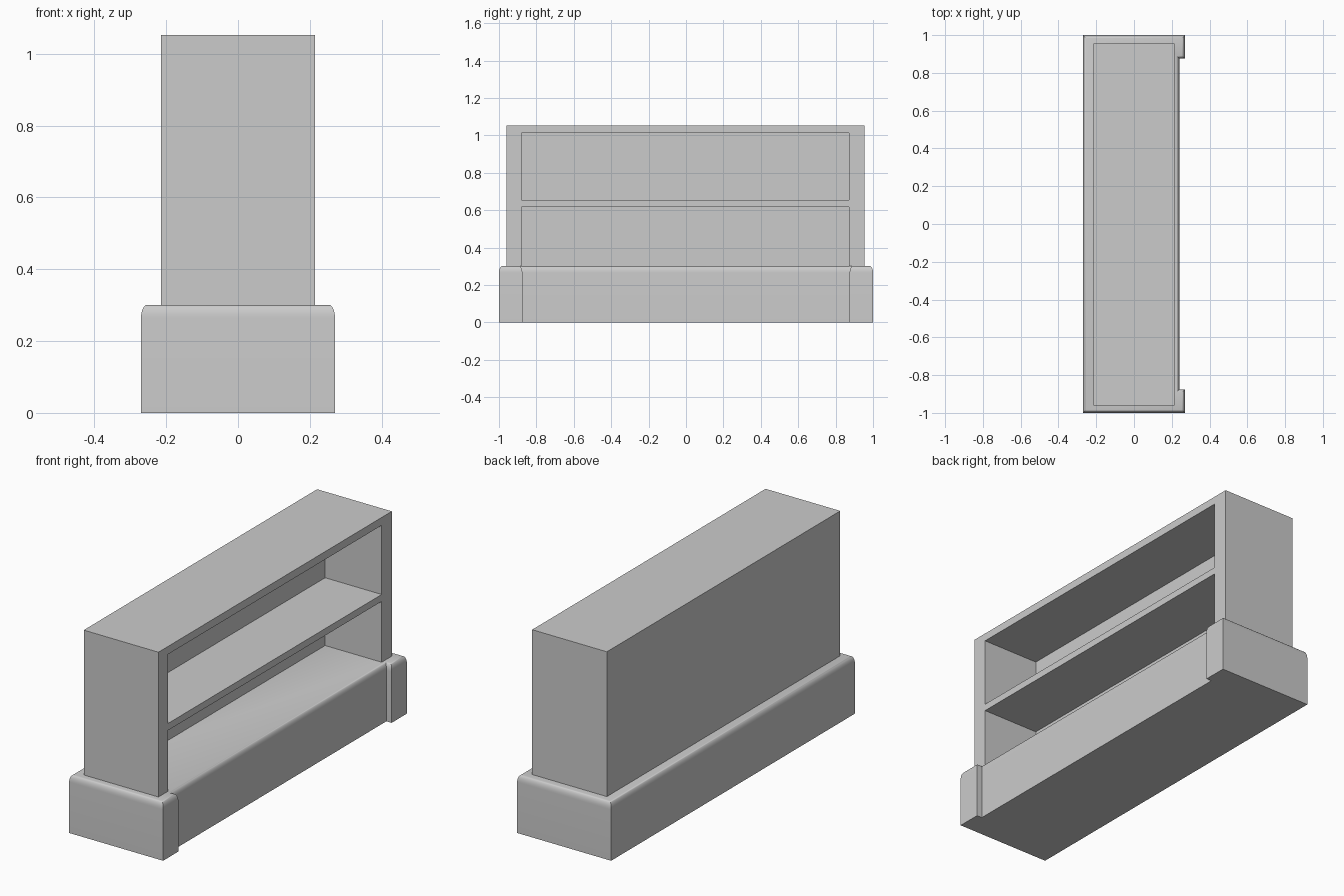
import bpy, bmesh, math

if "Cube" in bpy.data.objects:
    bpy.data.objects.remove(bpy.data.objects["Cube"])


def add_object(name, bm):
    bmesh.ops.recalc_face_normals(bm, faces=bm.faces)
    mesh = bpy.data.meshes.new(name)
    bm.to_mesh(mesh)
    bm.free()
    obj = bpy.data.objects.new(name, mesh)
    bpy.context.collection.objects.link(obj)
    return obj


def box(name, lo, hi):
    bm = bmesh.new()
    bmesh.ops.create_cube(bm, size=1)
    for v in bm.verts:
        v.co = [(a + b) / 2 + c * (b - a) for a, b, c in zip(lo, hi, v.co)]
    return add_object(name, bm)


def activate(obj):
    bpy.ops.object.select_all(action='DESELECT')
    obj.select_set(True)
    bpy.context.view_layer.objects.active = obj


def inset(points, d):
    # Shift each corner of an axis-aligned outline inward by d
    out = []
    for i, (x, y) in enumerate(points):
        px, py = points[i - 1]
        nx, ny = points[(i + 1) % len(points)]
        for ax, ay, bx, by in ((px, py, *points[i]), (*points[i], nx, ny)):
            length = math.hypot(bx - ax, by - ay)
            x -= d * (by - ay) / length
            y += d * (bx - ax) / length
        out.append((x, y))
    return out


# Plinth: recessed front between two end blocks, rounded upper edge
outline = [(-.27, -1), (.27, -1), (.27, -.875), (.24, -.875),
           (.24, .875), (.27, .875), (.27, 1), (-.27, 1)]
levels = [(0, 0)]
for k in range(7):
    a = math.pi / 2 * k / 6
    levels.append((.017 * (1 - math.cos(a)), .265 + .036 * math.sin(a)))
bm = bmesh.new()
rings = [[bm.verts.new((x, y, z)) for x, y in inset(outline, d)] for d, z in levels]
n = len(outline)
for low, high in zip(rings, rings[1:]):
    for i in range(n):
        j = (i + 1) % n
        bm.faces.new((low[i], low[j], high[j], high[i]))
bm.faces.new(rings[0][::-1])
bm.faces.new(rings[-1])
plinth = add_object("plinth", bm)
activate(plinth)
bpy.ops.object.shade_smooth_by_angle(angle=math.radians(30))

# Shelf cabinet: solid block with two open compartments on the +x side
cabinet = box("cabinet", (-.214, -.96, .30), (.215, .955, 1.053))
for name, z0, z1 in (("lower_opening", .2, .617), ("upper_opening", .653, 1.012)):
    cutter = box(name, (-.11, -.88, z0), (.4, .872, z1))
    cut = cabinet.modifiers.new(name, 'BOOLEAN')
    cut.operation = 'DIFFERENCE'
    cut.solver = 'EXACT'
    cut.object = cutter
    activate(cabinet)
    bpy.ops.object.modifier_apply(modifier=name)
    bpy.data.objects.remove(cutter)
